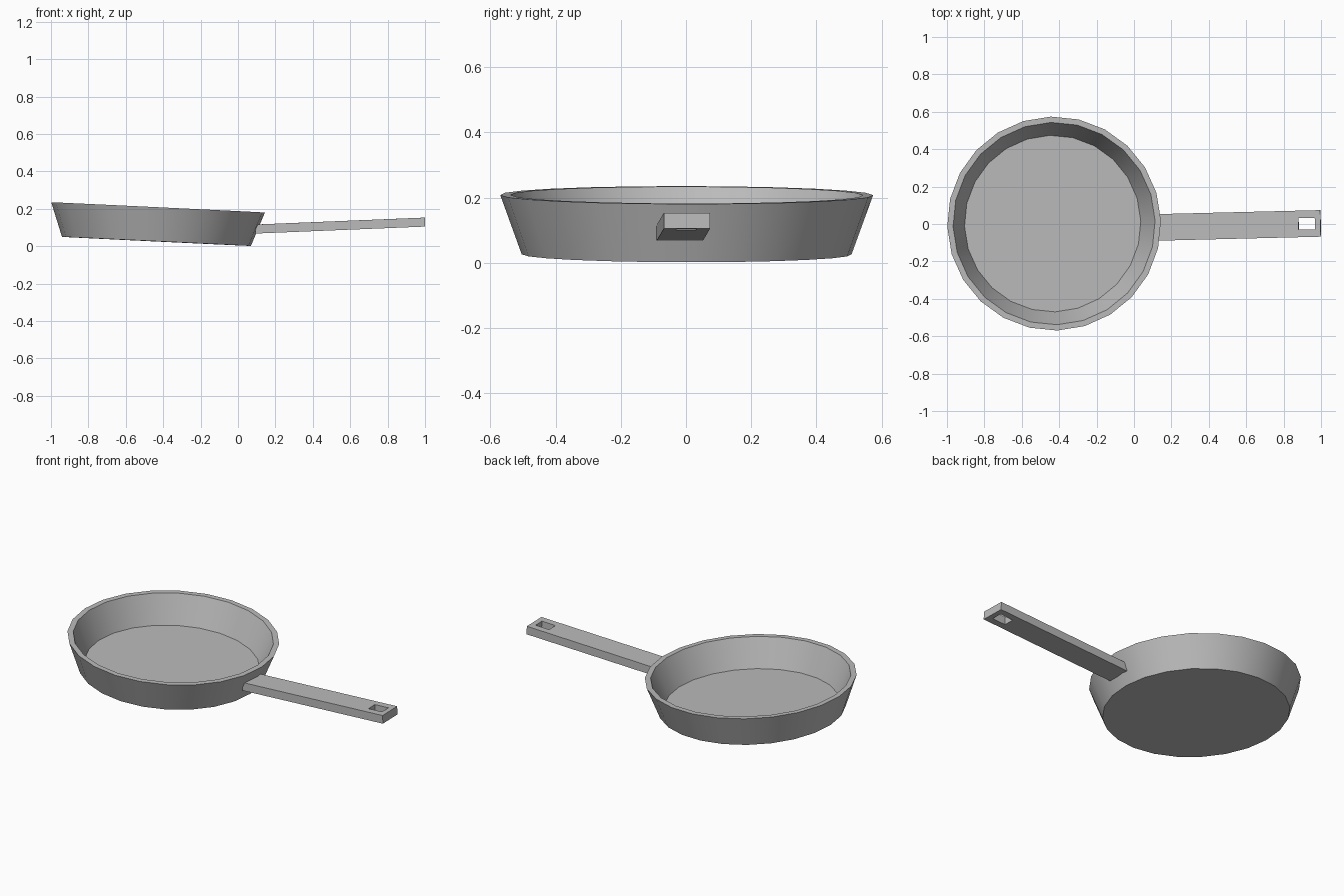
import bpy, bmesh
from math import cos, sin, tau, radians
from mathutils import Vector

cube = bpy.data.objects.get("Cube")
if cube:
    bpy.data.objects.remove(cube, do_unlink=True)

# Single metal colour
metal = bpy.data.materials.new("grey_metal")
metal.use_nodes = True
colour = (0.5, 0.5, 0.5, 1)
metal.diffuse_color = colour
metal.node_tree.nodes["Principled BSDF"].inputs["Base Color"].default_value = colour


def finish(name, bm, location, rotation, smooth):
    bmesh.ops.recalc_face_normals(bm, faces=bm.faces)
    mesh = bpy.data.meshes.new(name)
    bm.to_mesh(mesh)
    bm.free()
    mesh.materials.append(metal)
    obj = bpy.data.objects.new(name, mesh)
    bpy.context.collection.objects.link(obj)
    obj.location = location
    obj.rotation_euler = [radians(a) for a in rotation]
    if smooth:
        bpy.ops.object.select_all(action='DESELECT')
        obj.select_set(True)
        bpy.context.view_layer.objects.active = obj
        bpy.ops.object.shade_smooth_by_angle(angle=radians(30))
    return obj


def bridge(bm, a, b):
    n = len(a)
    for i in range(n):
        j = (i + 1) % n
        bm.faces.new((a[i], a[j], b[j], b[i]))


# Pan body: flared wall with thickness, flat floor and flat base
SIDES = 24
profile = [(0.506, 0), (0.572, 0.182), (0.541, 0.182), (0.472, 0.022)]
bm = bmesh.new()
rings = [[bm.verts.new((r * cos(tau * i / SIDES), r * sin(tau * i / SIDES), z))
          for i in range(SIDES)] for r, z in profile]
for a, b in zip(rings, rings[1:]):
    bridge(bm, a, b)
bm.faces.new(rings[0])
bm.faces.new(rings[-1])
finish("pan_body", bm, (-0.436, 0.002, 0.026), (0, 2.75, 1.7), True)


# Handle: flat bar with a rectangular hanging hole near its end
def rectangle(bm, x0, x1, half, z):
    return [bm.verts.new(p) for p in
            ((x0, -half, z), (x1, -half, z), (x1, half, z), (x0, half, z))]


LENGTH = 0.908
HALF = 0.024
bm = bmesh.new()
outer = [rectangle(bm, 0, LENGTH, 0.071, z) for z in (-HALF, HALF)]
inner = [rectangle(bm, LENGTH - 0.118, LENGTH - 0.03, 0.031, z) for z in (-HALF, HALF)]
for o, h in zip(outer, inner):
    bridge(bm, o, h)
for loops in (outer, inner):
    bridge(bm, *loops)
finish("handle", bm, (0.091, -0.019, 0.092), (0, -2.35, 1.4), False)
